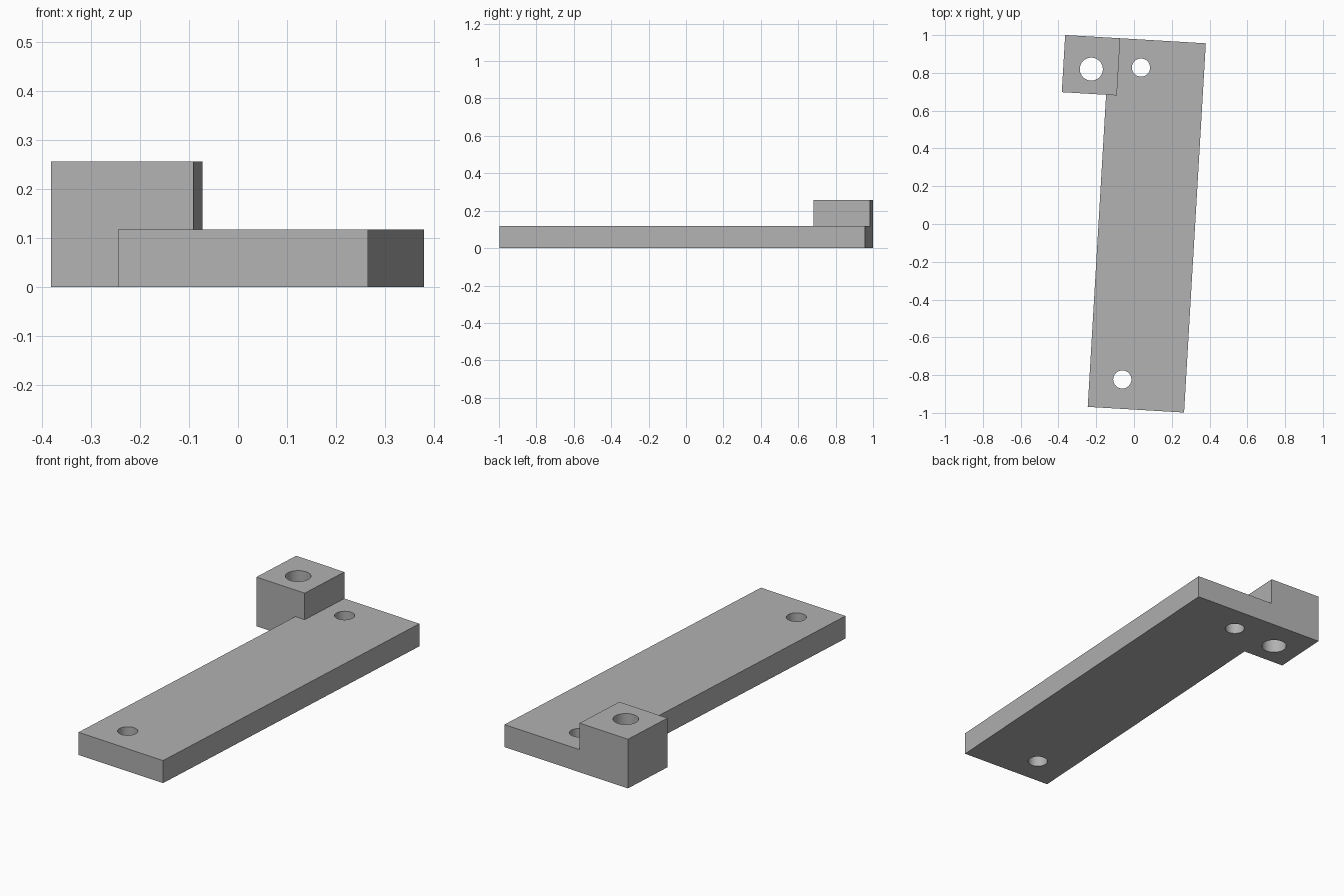
import bpy
import bmesh
from math import radians
from mathutils import Matrix, Vector

cube = bpy.data.objects.get("Cube")
if cube:
    bpy.data.objects.remove(cube, do_unlink=True)

PLATE_TOP, BLOCK_TOP = 0.118, 0.257
US = [-0.235, 0.0, 0.057, 0.511]      # across the plate
VS = [0.0, 1.655, 1.958]              # along the plate
PLACE = Matrix.Translation((-0.245, -0.968, 0)) @ Matrix.Rotation(radians(-3.37), 4, "Z")

grey = bpy.data.materials.new("light grey")
grey.use_nodes = True
colour = (0.445, 0.445, 0.445, 1)
grey.diffuse_color = colour
grey.node_tree.nodes["Principled BSDF"].inputs["Base Color"].default_value = colour


def extrude_up(bm, faces, height):
    geom = bmesh.ops.extrude_face_region(bm, geom=faces)["geom"]
    verts = [g for g in geom if isinstance(g, bmesh.types.BMVert)]
    bmesh.ops.translate(bm, verts=verts, vec=Vector((0, 0, height)))
    return [g for g in geom if isinstance(g, bmesh.types.BMFace)]


# Plate outline with the side lug, then the raised corner block
bm = bmesh.new()
grid = [[bm.verts.new((u, v, 0)) for v in VS] for u in US]
cells = []
for i in range(len(US) - 1):
    for j in range(len(VS) - 1):
        if (i, j) != (0, 0):
            cells.append(bm.faces.new((grid[i][j], grid[i + 1][j],
                                       grid[i + 1][j + 1], grid[i][j + 1])))
tops = extrude_up(bm, cells, PLATE_TOP)
corner = []
for face in tops:
    c = face.calc_center_median()
    if c.x < US[2] and c.y > VS[1]:
        corner.append(face)
extrude_up(bm, corner, BLOCK_TOP - PLATE_TOP)
bmesh.ops.recalc_face_normals(bm, faces=bm.faces[:])
bmesh.ops.dissolve_limit(bm, angle_limit=radians(1), verts=bm.verts[:], edges=bm.edges[:])
bm.transform(PLACE)
mesh = bpy.data.meshes.new("mounting_plate")
bm.to_mesh(mesh)
bm.free()
plate = bpy.data.objects.new("mounting_plate", mesh)
bpy.context.collection.objects.link(plate)
mesh.materials.append(grey)
bpy.context.view_layer.objects.active = plate

# Through holes: block, back of plate, front of plate
for x, y, radius in [(-0.226, 0.82, 0.061), (0.037, 0.828, 0.048), (-0.062, -0.823, 0.048)]:
    bpy.ops.mesh.primitive_cylinder_add(vertices=48, radius=radius, depth=1, location=(x, y, 0))
    cutter = bpy.context.object
    cutter.name = "hole_cutter"
    cutter.hide_render = True
    cutter.data.materials.append(grey)
    bpy.context.view_layer.objects.active = plate
    mod = plate.modifiers.new("hole", "BOOLEAN")
    mod.operation = "DIFFERENCE"
    mod.solver = "EXACT"
    mod.object = cutter
    bpy.ops.object.modifier_apply(modifier=mod.name)
    bpy.data.objects.remove(cutter, do_unlink=True)

# Smooth hole walls, sharp plate edges
bpy.ops.object.select_all(action="DESELECT")
plate.select_set(True)
bpy.context.view_layer.objects.active = plate
bpy.ops.object.shade_smooth_by_angle(angle=radians(30))
